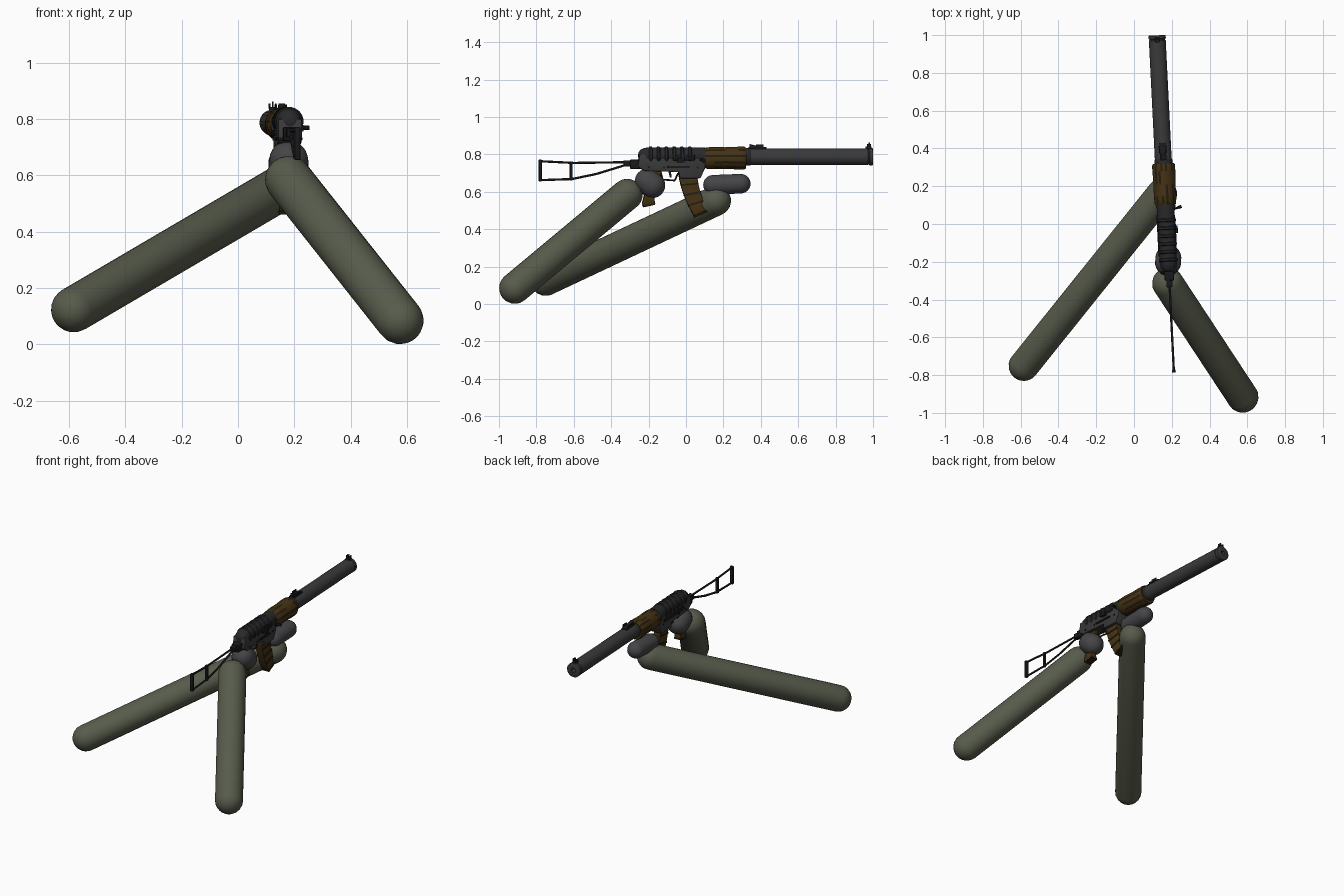
import bpy, bmesh, math
from mathutils import Vector, Matrix

old = bpy.data.objects.get("Cube")
if old:
    bpy.data.objects.remove(old)


def material(name, rgb):
    m = bpy.data.materials.new(name)
    m.use_nodes = True
    col = (*rgb, 1)
    m.diffuse_color = col
    bsdf = m.node_tree.nodes["Principled BSDF"]
    bsdf.inputs["Base Color"].default_value = col
    bsdf.inputs["Roughness"].default_value = 0.8
    return m


OLIVE = material("olive sleeve", (0.095, 0.105, 0.07))
GLOVE = material("grey glove", (0.06, 0.06, 0.065))
STEEL = material("gun steel", (0.042, 0.042, 0.044))
DARK = material("dark steel", (0.022, 0.022, 0.024))
BLACK = material("black metal", (0.01, 0.01, 0.011))
WOOD = material("brown wood", (0.06, 0.033, 0.007))
GRAIN = material("dark wood grain", (0.02, 0.012, 0.004))

# The rifle is built along y, then turned slightly about z
AIM = Matrix.Translation((0.172, 0, 0)) @ Matrix.Rotation(0.05, 4, "Z")


def finish(name, bm, mats, place=AIM, rule=None):
    bmesh.ops.recalc_face_normals(bm, faces=bm.faces)
    if rule:
        for f in bm.faces:
            f.material_index = rule(f)
    bm.transform(place)
    me = bpy.data.meshes.new(name)
    bm.to_mesh(me)
    bm.free()
    for m in mats:
        me.materials.append(m)
    me.shade_smooth()
    me.set_sharp_from_angle(angle=math.radians(35))
    ob = bpy.data.objects.new(name, me)
    bpy.context.collection.objects.link(ob)
    return ob


def lathe(name, a, b, profile, mats, place=AIM, sides=20, rule=None):
    """Turn (radius, distance) pairs around the line from a to b."""
    a, b = Vector(a), Vector(b)
    turn = (b - a).to_track_quat("Z", "Y")
    bm = bmesh.new()
    rings = []
    for r, h in profile:
        ring = []
        for i in range(sides):
            t = math.tau * (i + 0.5) / sides
            ring.append(bm.verts.new(a + turn @ Vector((r * math.cos(t), r * math.sin(t), h))))
        rings.append(ring)
    for lo, hi in zip(rings, rings[1:]):
        for i in range(sides):
            j = (i + 1) % sides
            bm.faces.new((lo[i], lo[j], hi[j], hi[i]))
    bm.faces.new(rings[0])
    bm.faces.new(rings[-1])
    return finish(name, bm, mats, place, rule)


def rod(name, a, b, r, mat, sides=8):
    length = (Vector(b) - Vector(a)).length
    return lathe(name, a, b, [(r, 0), (r, length)], [mat], sides=sides)


def capsule(name, a, b, r, mat):
    length = (Vector(b) - Vector(a)).length
    arc = [math.pi / 2 * k / 6 for k in range(7)]
    cap = [(max(r * math.cos(t), 0.002), r * math.sin(t)) for t in arc]
    prof = [(x, -h) for x, h in reversed(cap)] + [(x, length + h) for x, h in cap]
    return lathe(name, a, b, prof, [mat], Matrix.Identity(4))


def slab(name, outline, width, mats, bevel=0.0, x=0.0, rule=None):
    """Extrude a (y, z) outline across x."""
    bm = bmesh.new()
    face = bm.faces.new([bm.verts.new((x - width / 2, y, z)) for y, z in outline])
    out = bmesh.ops.extrude_face_region(bm, geom=[face])
    moved = [v for v in out["geom"] if isinstance(v, bmesh.types.BMVert)]
    bmesh.ops.translate(bm, verts=moved, vec=(width, 0, 0))
    if bevel:
        bmesh.ops.bevel(bm, geom=bm.edges[:], offset=bevel, segments=2, affect="EDGES", profile=0.5)
    return finish(name, bm, mats, rule=rule)


def box(name, y, z, width, mat, x=0.0, bevel=0.0):
    (y0, y1), (z0, z1) = y, z
    return slab(name, [(y0, z0), (y1, z0), (y1, z1), (y0, z1)], width, [mat], bevel, x)


# Arms and hands
capsule("left_sleeve", (-0.583, -0.75, 0.124), (0.147, 0.16, 0.552), 0.081, OLIVE)
capsule("right_sleeve", (0.575, -0.915, 0.085), (0.18, -0.315, 0.585), 0.084, OLIVE)
capsule("left_hand", (0.16, 0.145, 0.637), (0.16, 0.292, 0.643), 0.053, GLOVE)
capsule("right_hand", (0.18, -0.205, 0.655), (0.182, -0.18, 0.635), 0.069, GLOVE)

# Suppressed barrel with a hollow muzzle
lathe("barrel_sleeve", (0, 0.3, 0.787), (0, 1, 0.787),
      [(0.045, 0), (0.045, 0.672), (0.042, 0.675), (0.042, 0.68), (0.046, 0.682),
       (0.046, 0.698), (0.043, 0.7), (0.014, 0.7), (0.014, 0.65)], [STEEL], sides=24)
lathe("barrel_collar", (0, 0.31, 0.787), (0, 0.36, 0.787),
      [(0.046, 0), (0.048, 0.005), (0.048, 0.03), (0.045, 0.035)], [DARK], sides=24)

# Front and rear sights
box("front_sight_base", (0.962, 0.992), (0.825, 0.842), 0.024, BLACK)
box("front_sight_post", (0.976, 0.984), (0.84, 0.862), 0.006, BLACK)
for side in (-1, 1):
    box("front_sight_ear", (0.97, 0.99), (0.838, 0.856), 0.005, BLACK, side * 0.011)
box("rear_sight_base", (0.335, 0.43), (0.825, 0.838), 0.034, BLACK)
slab("rear_sight_leaf", [(0.34, 0.838), (0.42, 0.836), (0.36, 0.85), (0.34, 0.855)], 0.022, [BLACK])
for side in (-1, 1):
    box("rear_sight_ear", (0.375, 0.415), (0.834, 0.852), 0.006, BLACK, side * 0.018)

# Wooden handguard, with dark lengthwise grain lines
guard = [(0.052, 0), (0.057, 0.008), (0.06, 0.05), (0.058, 0.11), (0.061, 0.18),
         (0.061, 0.212), (0.056, 0.22)]


def grain(f):
    c = f.calc_center_median()
    return int(math.degrees(math.atan2(c.z - 0.78, c.x)) // 11.25) % 3 == 0


lathe("handguard", (0, 0.1, 0.78), (0, 0.32, 0.78), guard, [WOOD, GRAIN], sides=32, rule=grain)
lathe("handguard_band", (0, 0.085, 0.782), (0, 0.105, 0.782), [(0.052, 0), (0.052, 0.02)], [DARK])

# Receiver: rounded, ribbed cover above a flat sided body
lathe("receiver_cover", (0, -0.255, 0.792), (0, 0.1, 0.792),
      [(0.016, 0), (0.03, 0.008), (0.04, 0.024), (0.046, 0.05), (0.046, 0.355)], [DARK])
for k in range(6):
    y = -0.2 + k * 0.042
    lathe("cover_rib", (0, y, 0.792), (0, y + 0.02, 0.792),
          [(0.045, 0), (0.051, 0.005), (0.051, 0.015), (0.045, 0.02)], [DARK])
slab("receiver_body", [(-0.26, 0.735), (-0.225, 0.712), (-0.04, 0.705), (-0.035, 0.672),
                       (0.075, 0.672), (0.1, 0.725), (0.1, 0.8), (-0.25, 0.8)],
     0.084, [STEEL], 0.004)
box("side_rail", (-0.17, 0.05), (0.742, 0.762), 0.012, BLACK, -0.045, 0.002)
box("ejection_port", (-0.07, 0.045), (0.768, 0.8), 0.012, BLACK, 0.042, 0.002)
box("selector_lever", (-0.1, 0.02), (0.728, 0.738), 0.008, BLACK, 0.045)
box("side_lug", (-0.05, -0.01), (0.755, 0.78), 0.025, BLACK, 0.046, 0.003)
for y in (-0.2, -0.12, 0.06):
    rod("receiver_pin", (-0.046, y, 0.73), (0.046, y, 0.73), 0.006, BLACK)

# Bolt handle
rod("bolt_handle", (0.035, 0.075, 0.769), (0.08, 0.088, 0.769), 0.006, BLACK)
rod("bolt_knob", (0.066, 0.084, 0.769), (0.084, 0.089, 0.769), 0.009, BLACK)

# Curved magazine with dark ribs
front, back = [], []
for k in range(9):
    t = k / 8
    mid = 0.01 + 0.05 * t * t + 0.02 * t
    z = 0.69 - 0.2 * t
    half = 0.05 - 0.012 * t
    back.append((mid - half, z - 0.018 * t))
    front.append((mid + half, z + 0.016 * t))
slab("magazine", back + front[::-1], 0.046, [WOOD], 0.003)
for k in (2, 4, 6):
    (y0, z0), (y1, z1) = back[k], front[k]
    slab("magazine_rib", [(y0, z0 - 0.005), (y1, z1 - 0.005), (y1, z1 + 0.005), (y0, z0 + 0.005)],
         0.052, [GRAIN])
slab("magazine_floor", [back[8], front[8], (front[8][0] + 0.003, front[8][1] - 0.01),
                        (back[8][0] + 0.003, back[8][1] - 0.01)], 0.05, [GRAIN])

# Pistol grip, trigger and trigger guard
slab("pistol_grip", [(-0.2, 0.715), (-0.13, 0.715), (-0.15, 0.64), (-0.17, 0.56), (-0.165, 0.535),
                     (-0.225, 0.522), (-0.237, 0.535), (-0.215, 0.62)], 0.045, [WOOD], 0.006)
slab("grip_cap", [(-0.165, 0.54), (-0.167, 0.53), (-0.225, 0.517), (-0.235, 0.527)], 0.047, [GRAIN])
loop = [(-0.135, 0.705), (-0.125, 0.665), (-0.06, 0.66), (-0.042, 0.7)]
for (y0, z0), (y1, z1) in zip(loop, loop[1:]):
    rod("trigger_guard", (0, y0, z0), (0, y1, z1), 0.005, BLACK)
slab("trigger", [(-0.095, 0.71), (-0.08, 0.71), (-0.078, 0.675), (-0.086, 0.675)], 0.008, [BLACK])

# Folding frame stock
box("stock_hinge", (-0.3, -0.235), (0.722, 0.772), 0.05, BLACK, 0, 0.006)
box("stock_latch", (-0.335, -0.29), (0.735, 0.768), 0.032, BLACK, 0, 0.004)
upper = [(-0.32, 0.758), (-0.6, 0.754), (-0.78, 0.763)]
lower = [(-0.32, 0.744), (-0.48, 0.695), (-0.61, 0.668), (-0.78, 0.662)]
for name, path in (("upper_strut", upper), ("lower_strut", lower)):
    for (y0, z0), (y1, z1) in zip(path, path[1:]):
        rod(name, (0, y0, z0), (0, y1, z1), 0.0065, DARK)
box("stock_cross_bar", (-0.622, -0.608), (0.66, 0.762), 0.014, BLACK)
box("butt_plate", (-0.788, -0.772), (0.655, 0.772), 0.02, BLACK, 0, 0.003)
